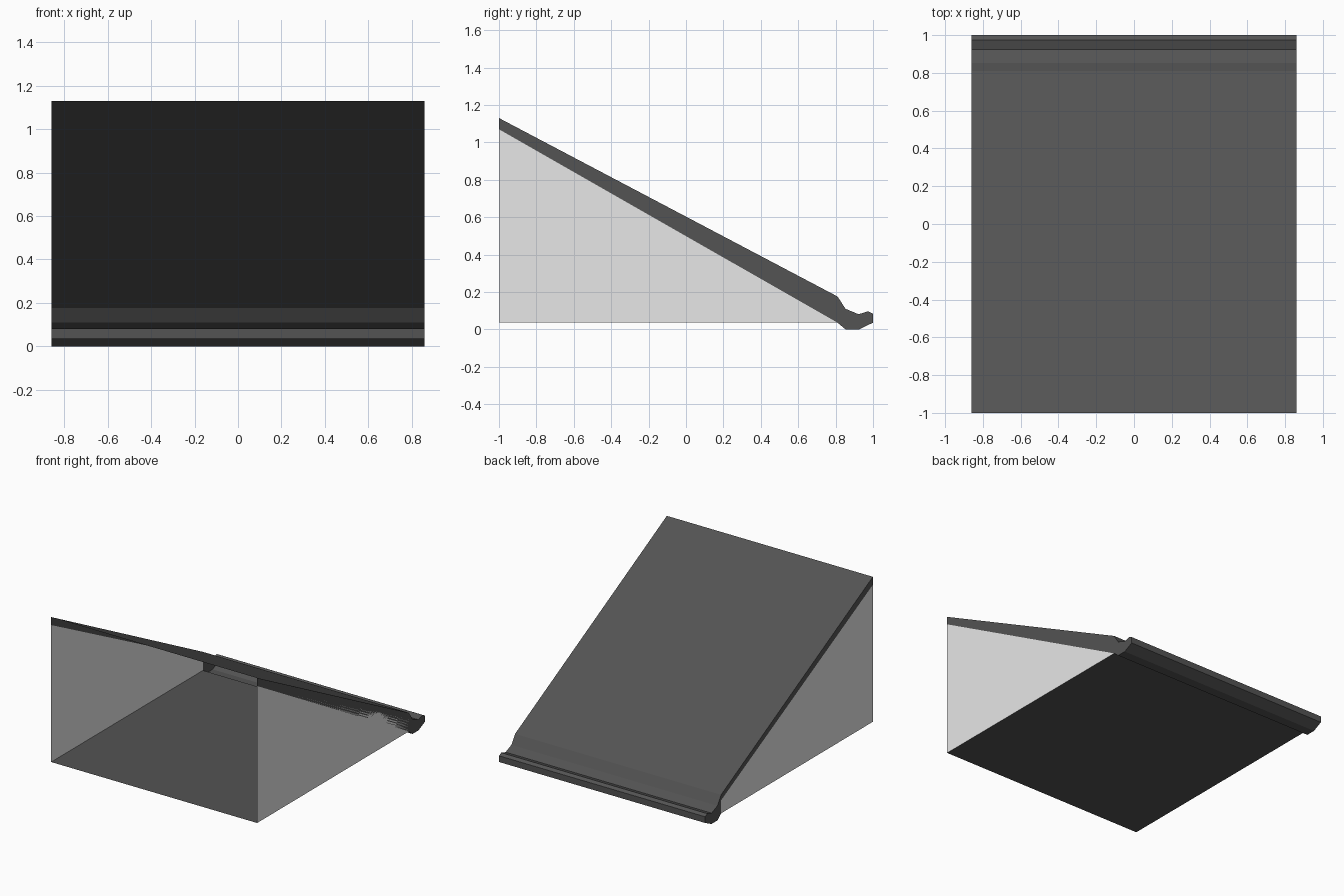
import bpy, bmesh

if "Cube" in bpy.data.objects:
    bpy.data.objects.remove(bpy.data.objects["Cube"])

W = 0.86  # half width along x

def material(name, v):
    m = bpy.data.materials.new(name)
    m.diffuse_color = (v, v, v, 1)
    m.use_nodes = True
    m.node_tree.nodes["Principled BSDF"].inputs["Base Color"].default_value = m.diffuse_color
    return m

slate = material("dark_slate", 0.087)
plaster = material("light_plaster", 0.8)

def make(name, mat, build):
    bm = bmesh.new()
    build(bm)
    mesh = bpy.data.meshes.new(name)
    bm.to_mesh(mesh)
    bm.free()
    mesh.materials.append(mat)
    ob = bpy.data.objects.new(name, mesh)
    bpy.context.collection.objects.link(ob)
    return ob

def side(bm, pts, x):
    # flat (y, z) polygon facing outward at x
    order = pts if x > 0 else pts[::-1]
    return bm.faces.new([bm.verts.new((x, y, z)) for y, z in order])

def sheet(bm, pts):
    # (y, z) polyline swept across the full width
    rows = [[bm.verts.new((x, y, z)) for x in (-W, W)] for y, z in pts]
    for a, b in zip(rows, rows[1:]):
        bm.faces.new((a[0], a[1], b[1], b[0]))

# roof slope running down into the rolled gutter
outer = [(-1, 1.13), (0.81, 0.176), (0.853, 0.11), (0.923, 0.081), (0.975, 0.097),
         (1, 0.083), (1, 0.036), (0.925, 0), (0.853, 0), (0.81, 0.036)]
inner = [(0.81, 0.134), (-1, 1.07)]

def roof(bm):
    sheet(bm, outer)
    for x in (-W, W):  # end strips
        f = side(bm, (outer + inner)[::-1], x)
        bmesh.ops.triangulate(bm, faces=[f])
    bmesh.ops.remove_doubles(bm, verts=bm.verts, dist=1e-5)

make("roof_and_gutter", slate, roof)

# floor sheet, facing down
make("floor", slate, lambda bm: sheet(bm, [(0.81, 0.036), (-1, 0.036)]))

# triangular side walls; the front stays open
wall = [(-1, 0.036), (0.81, 0.036), (0.81, 0.134), (-1, 1.07)]
for name, x in (("left_wall", -W), ("right_wall", W)):
    make(name, plaster, lambda bm: side(bm, wall, x))
